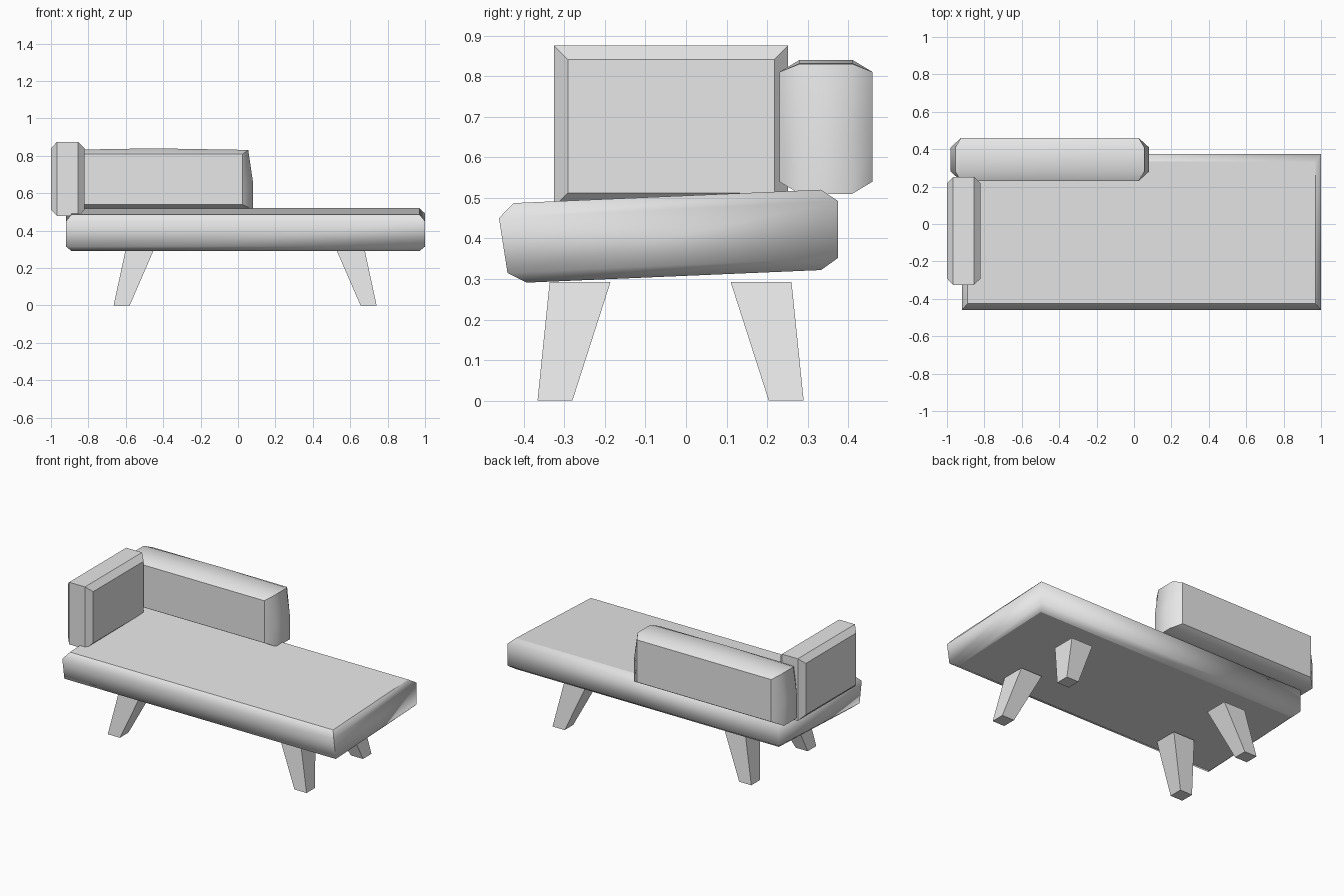
import bpy
import bmesh
import math

cube = bpy.data.objects.get("Cube")
if cube:
    bpy.data.objects.remove(cube, do_unlink=True)

grey = bpy.data.materials.new("plain_grey")
grey.use_nodes = True
grey.diffuse_color = (0.8, 0.8, 0.8, 1)
grey.node_tree.nodes["Principled BSDF"].inputs["Base Color"].default_value = (0.8, 0.8, 0.8, 1)


def loft(name, rings, flat_axis=None, max_angle=0, split=None):
    """Skin closed rings, cap both ends and set which edges stay sharp."""
    bm = bmesh.new()
    loops = [[bm.verts.new(p) for p in ring] for ring in rings]
    for a, b in zip(loops, loops[1:]):
        for i in range(len(a)):
            j = (i + 1) % len(a)
            bm.faces.new((a[i], a[j], b[j], b[i]))
    bm.faces.new(loops[0])
    bm.faces.new(loops[-1])
    if split:
        # Fold each end cap across its middle
        for loop in (loops[0], loops[-1]):
            bmesh.ops.connect_verts(bm, verts=[loop[i] for i in split])
    bmesh.ops.remove_doubles(bm, verts=bm.verts, dist=0.0005)
    bmesh.ops.recalc_face_normals(bm, faces=bm.faces)
    bm.normal_update()
    for f in bm.faces:
        f.smooth = max_angle > 0
    for e in bm.edges:
        flat = flat_axis is not None and any(
            abs(f.normal[flat_axis]) > 0.97 for f in e.link_faces)
        e.smooth = not flat and e.calc_face_angle(0) < math.radians(max_angle)
    mesh = bpy.data.meshes.new(name)
    bm.to_mesh(mesh)
    bm.free()
    mesh.materials.append(grey)
    obj = bpy.data.objects.new(name, mesh)
    bpy.context.collection.objects.link(obj)
    return obj


# Seat: tilted slab with chamfered top and bottom rims
def seat_ring(inset, y0, z0, y1, z1):
    left, right = -0.92 + inset, 1 - inset
    return [(left, y0, z0), (right, y0, z0), (right, y1, z1), (left, y1, z1)]


loft("seat", [
    seat_ring(0.03, -0.393, 0.291, 0.333, 0.322),
    seat_ring(0, -0.44, 0.315, 0.375, 0.352),
    seat_ring(0, -0.461, 0.45, 0.375, 0.492),
    seat_ring(0.03, -0.425, 0.487, 0.333, 0.52),
], flat_axis=2, max_angle=58)


# Armrest: upright slab with chamfered rims on both broad sides
def arm_ring(x, inset):
    y0, y1, z0, z1 = -0.325 + inset, 0.252 - inset, 0.478 + inset, 0.875 - inset
    return [(x, y0, z0), (x, y1, z0), (x, y1, z1), (x, y0, z1)]


loft("armrest", [arm_ring(-1, 0.034), arm_ring(-0.967, 0),
                 arm_ring(-0.855, 0), arm_ring(-0.82, 0.034)])


# Back cushion: eight-sided section, slightly domed, with tapered ends
def cushion_ring(offset, top, end=False):
    half = [(0.065, top), (0.115, 0.81), (0.115, 0.66), (0.115, 0.54), (0.065, 0.51)]
    if end:
        half = [(0.065, z) for z in (top, top, 0.66, 0.51, 0.51)]
    outline = half + [(-y, z) for y, z in reversed(half)]
    lean = 0.025 if end else 0
    return [(-0.45 + offset - math.copysign(lean, offset) * (z > 0.7), 0.345 + y, z)
            for y, z in outline]


loft("back_cushion", [
    cushion_ring(-0.53, 0.83, True), cushion_ring(-0.475, 0.832),
    cushion_ring(0, 0.84),
    cushion_ring(0.475, 0.832), cushion_ring(0.53, 0.83, True),
], flat_axis=1, max_angle=50, split=(2, 7))


# Legs: splayed, tapering to the floor
def leg_ring(sx, sy, x0, x1, y0, y1, z):
    return [(0.038 + sx * x, -0.038 + sy * y, z)
            for x, y in ((x0, y0), (x1, y0), (x1, y1), (x0, y1))]


for side, sx in (("left", 1), ("right", -1)):
    for end, sy in (("front", -1), ("back", 1)):
        loft(f"{end}_{side}_leg", [
            leg_ring(sx, sy, 0.617, 0.703, 0.242, 0.328, 0),
            leg_ring(sx, sy, 0.49, 0.64, 0.148, 0.298, 0.293),
        ])
